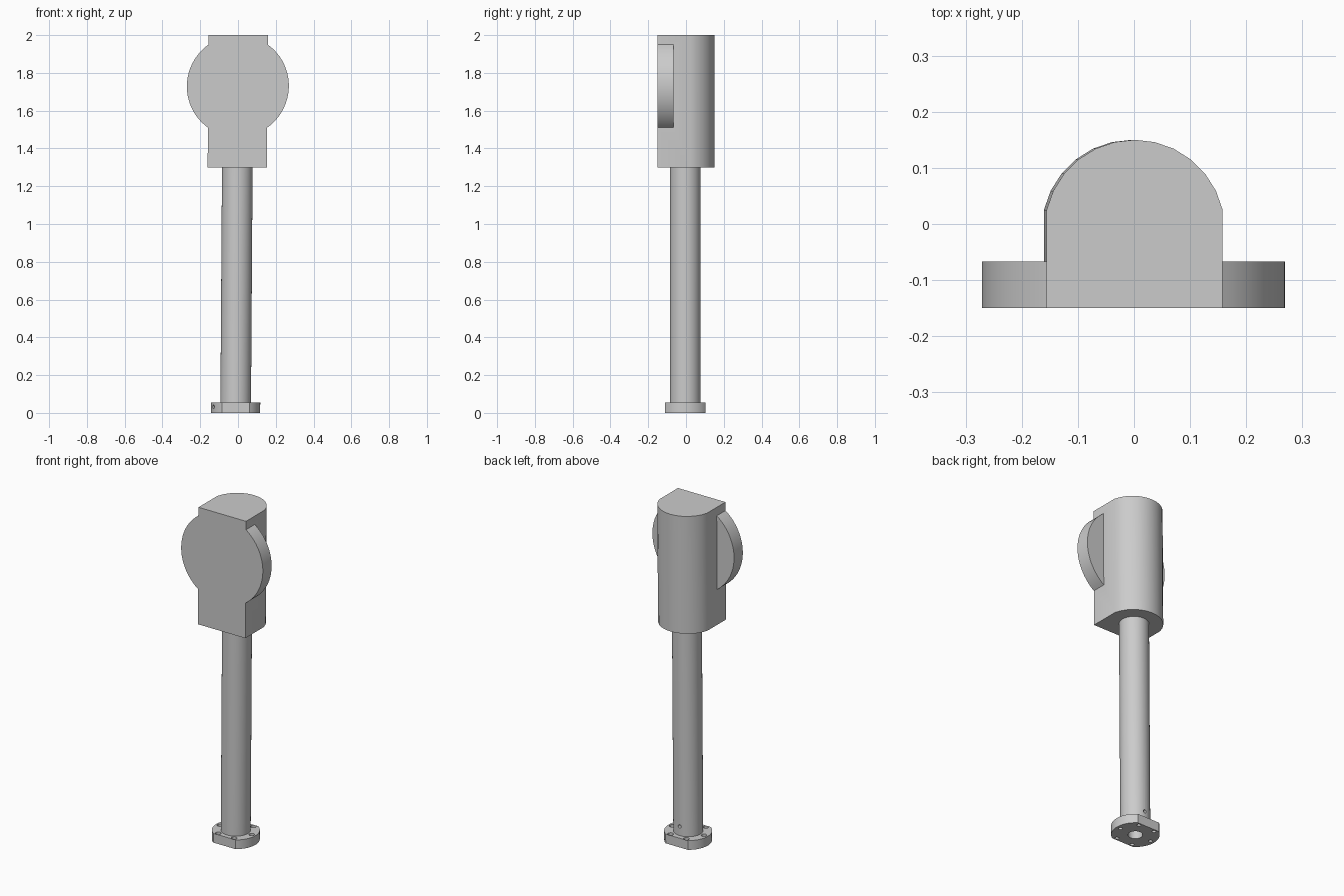
import bpy, bmesh, math
from mathutils import Matrix, Vector

cube = bpy.data.objects.get("Cube")
if cube:
    bpy.data.objects.remove(cube, do_unlink=True)

grey = bpy.data.materials.new("plain_grey")
grey.use_nodes = True
colour = (0.6, 0.6, 0.6, 1)
grey.diffuse_color = colour
grey.node_tree.nodes["Principled BSDF"].inputs["Base Color"].default_value = colour

# The whole column leans very slightly towards its left
LEAN = Matrix(((1, 0, 0.0068, -0.0125), (0, 1, 0, 0), (0, 0, 1, 0), (0, 0, 0, 1)))


def prism(name, outline, bottom, top):
    """Extrude an x, y outline from bottom to top."""
    bm = bmesh.new()
    face = bm.faces.new([bm.verts.new((x, y, bottom)) for x, y in outline])
    new = bmesh.ops.extrude_face_region(bm, geom=[face])["geom"]
    bmesh.ops.translate(bm, vec=(0, 0, top - bottom),
                        verts=[v for v in new if isinstance(v, bmesh.types.BMVert)])
    bmesh.ops.recalc_face_normals(bm, faces=bm.faces)
    mesh = bpy.data.meshes.new(name)
    bm.to_mesh(mesh)
    bm.free()
    mesh.materials.append(grey)
    ob = bpy.data.objects.new(name, mesh)
    bpy.context.collection.objects.link(ob)
    return ob


def rod(name, start, end, radius, sides=24):
    """Round bar between two points."""
    start, axis = Vector(start), Vector(end) - Vector(start)
    ring = [(radius * math.cos(math.tau * i / sides), radius * math.sin(math.tau * i / sides))
            for i in range(sides)]
    ob = prism(name, ring, 0, axis.length)
    turn = Vector((0, 0, 1)).rotation_difference(axis).to_matrix().to_4x4()
    ob.data.transform(Matrix.Translation(start) @ turn)
    return ob


def combine(target, tool, operation="DIFFERENCE"):
    mod = target.modifiers.new(operation.lower(), "BOOLEAN")
    mod.operation, mod.solver, mod.object = operation, "EXACT", tool
    bpy.ops.object.select_all(action="DESELECT")
    bpy.context.view_layer.objects.active = target
    target.select_set(True)
    bpy.ops.object.modifier_apply(modifier=mod.name)
    bpy.data.objects.remove(tool, do_unlink=True)


def finish(ob):
    ob.data.transform(LEAN)
    bpy.ops.object.select_all(action="DESELECT")
    bpy.context.view_layer.objects.active = ob
    ob.select_set(True)
    bpy.ops.object.shade_smooth_by_angle(angle=math.radians(30))


# Head: flat front, rounded back, with a wide disc flush with the front
arc = [math.radians(13 + 154 * i / 12) for i in range(13)]
outline = [(-0.157, -0.15), (0.157, -0.15)]
outline += [(0.161 * math.cos(a), 0.161 * math.sin(a) - 0.011) for a in arc]
head = prism("head", outline, 1.3, 2)
combine(head, rod("disc", (0, -0.15, 1.73), (0, -0.067, 1.73), 0.27, 72), "UNION")
finish(head)

# Hollow pole with a small cross hole at the back
pole = rod("pole", (0, -0.004, 0.005), (0, -0.004, 1.3), 0.081, 40)
combine(pole, rod("bore_cutter", (0, -0.004, -0.1), (0, -0.004, 1.25), 0.04))
combine(pole, rod("pin_cutter", (0, 0.02, 0.11), (0, 0.12, 0.11), 0.01))
finish(pole)

# Base flange: round ends, flat front and back
half = math.acos(0.1075 / 0.13)
outline = []
for middle in (0, math.pi):
    for i in range(21):
        a = middle + (i / 10 - 1) * (math.pi / 2 - half)
        outline.append((0.13 * math.cos(a), 0.13 * math.sin(a) - 0.003))
flange = prism("flange", outline, 0, 0.055)
combine(flange, rod("bore_cutter", (0, -0.004, -0.1), (0, -0.004, 0.1), 0.04))

# Six counterbored bolt holes and one set-screw hole
for i in range(6):
    x, y = 0.105 * math.cos(i * math.pi / 3), 0.105 * math.sin(i * math.pi / 3) - 0.003
    combine(flange, rod("bolt_cutter", (x, y, -0.1), (x, y, 0.1), 0.011, 16))
    combine(flange, rod("head_cutter", (x, y, 0.035), (x, y, 0.1), 0.016, 16))
a = math.radians(205)
side = Vector((math.cos(a), math.sin(a), 0))
lift = Vector((0, -0.003, 0.032))
combine(flange, rod("screw_cutter", side * 0.09 + lift, side * 0.2 + lift, 0.01, 16))
finish(flange)
